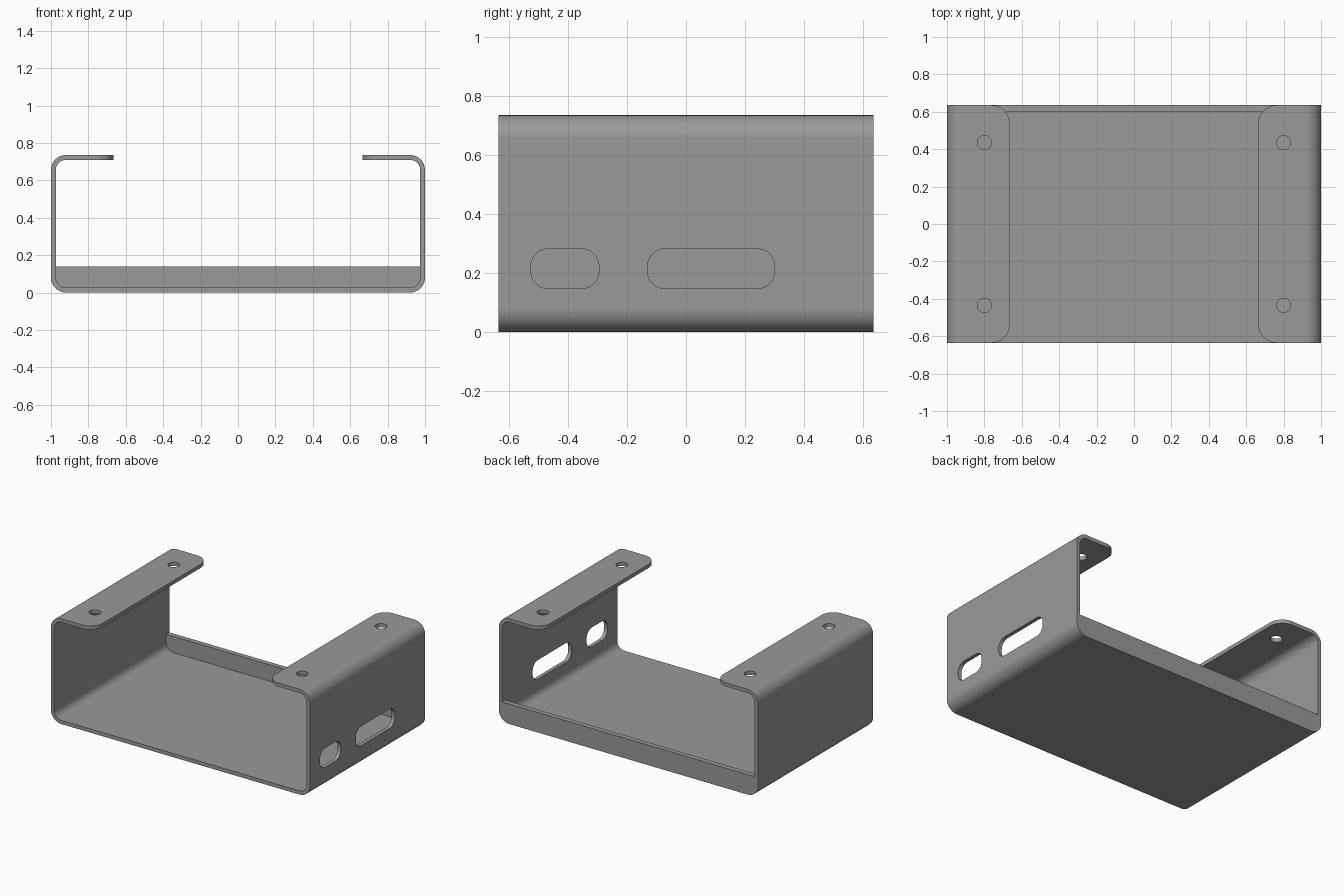
import bpy, bmesh, math
from mathutils import Vector

if "Cube" in bpy.data.objects:
    bpy.data.objects.remove(bpy.data.objects["Cube"])

T, R, H, D = 0.026, 0.08, 0.735, 0.635   # sheet thickness, bend radius, height, half depth
TIP = 0.665                              # flange tip x
LIP_Y, LIP_Z = 0.60, 0.14                # rear lip

steel = bpy.data.materials.new("grey_steel")
steel.diffuse_color = (0.32, 0.32, 0.32, 1)
steel.use_nodes = True
steel.node_tree.nodes["Principled BSDF"].inputs["Base Color"].default_value = steel.diffuse_color


def arc(cx, cy, r, a0, a1, n=10):
    return [(cx + r * math.cos(math.radians(a0 + (a1 - a0) * i / n)),
             cy + r * math.sin(math.radians(a0 + (a1 - a0) * i / n))) for i in range(n + 1)]


def rounded_rect(x0, x1, y0, y1, r):
    return (arc(x1 - r, y0 + r, r, -90, 0) + arc(x1 - r, y1 - r, r, 0, 90)
            + arc(x0 + r, y1 - r, r, 90, 180) + arc(x0 + r, y0 + r, r, 180, 270))


def prism(name, pts, axis, lo, hi):
    """Extrude a 2D outline along one axis; pts hold the other two axes in order."""
    def place(p, d):
        c = list(p)
        c.insert(axis, d)
        return Vector(c)
    bm = bmesh.new()
    face = bm.faces.new([bm.verts.new(place(p, lo)) for p in pts])
    out = bmesh.ops.extrude_face_region(bm, geom=[face])
    move = place((0, 0), hi - lo)
    bmesh.ops.translate(bm, vec=move,
                        verts=[v for v in out["geom"] if isinstance(v, bmesh.types.BMVert)])
    bmesh.ops.recalc_face_normals(bm, faces=bm.faces)
    mesh = bpy.data.meshes.new(name)
    bm.to_mesh(mesh)
    bm.free()
    obj = bpy.data.objects.new(name, mesh)
    bpy.context.collection.objects.link(obj)
    mesh.materials.append(steel)
    return obj


def bent_path(off):
    """Half of the bent sheet section, from floor centre side up to the right flange tip."""
    r = R - off
    return arc(1 - R, R, r, -90, 0) + arc(1 - R, H - R, r, 0, 90) + [(TIP, H - off)]


def combine(target, tool, op):
    bpy.context.view_layer.objects.active = target
    mod = target.modifiers.new(op, 'BOOLEAN')
    mod.operation, mod.object, mod.solver = op, tool, 'EXACT'
    bpy.ops.object.modifier_apply(modifier=mod.name)
    bpy.data.objects.remove(tool)


# bent sheet: floor, two walls and two inward flanges
right = bent_path(0) + bent_path(T)[::-1]
outer, inner = bent_path(0), bent_path(T)
mirror = lambda pts: [(-x, z) for x, z in pts]
section = outer + inner[::-1] + mirror(inner) + mirror(outer)[::-1]
bracket = prism("bracket", section, 1, -D, D)

# upturned rear lip, fitted between the walls
half = arc(1 - R, R, R - T / 2, -90, 0) + [(1 - T / 2, LIP_Z)]
combine(bracket, prism("rear_lip", half + mirror(half)[::-1], 1, LIP_Y, D), 'UNION')

# rounded flange corners and screw holes
FR = 0.095
for sx in (-1, 1):
    for sy in (-1, 1):
        e = 0.02
        cut = arc(TIP + FR, D - FR, FR, 90, 180) + [
            (TIP - e, D - FR), (TIP - e, D + e), (TIP + FR, D + e)]
        corner = prism("corner_cutter", [(sx * x, sy * y) for x, y in cut], 2, H - 0.1, H + 0.1)
        combine(bracket, corner, 'DIFFERENCE')
        hole = prism("hole_cutter", arc(sx * 0.8, sy * 0.435, 0.038, 0, 345, 23), 2, H - 0.1, H + 0.1)
        combine(bracket, hole, 'DIFFERENCE')

# two slots in the right wall
for y0, y1 in ((-0.525, -0.295), (-0.13, 0.30)):
    slot = prism("slot_cutter", rounded_rect(y0, y1, 0.148, 0.282, 0.058), 0, 0.9, 1.1)
    combine(bracket, slot, 'DIFFERENCE')

# merge coplanar faces, then smooth only the bends
bm = bmesh.new()
bm.from_mesh(bracket.data)
bmesh.ops.remove_doubles(bm, verts=bm.verts, dist=1e-5)
bmesh.ops.dissolve_limit(bm, angle_limit=math.radians(0.5), verts=bm.verts, edges=bm.edges)
bm.to_mesh(bracket.data)
bm.free()
bpy.context.view_layer.objects.active = bracket
bracket.select_set(True)
bpy.ops.object.shade_smooth_by_angle(angle=math.radians(30))
weighted = bracket.modifiers.new("flat_face_normals", 'WEIGHTED_NORMAL')
weighted.keep_sharp = True
